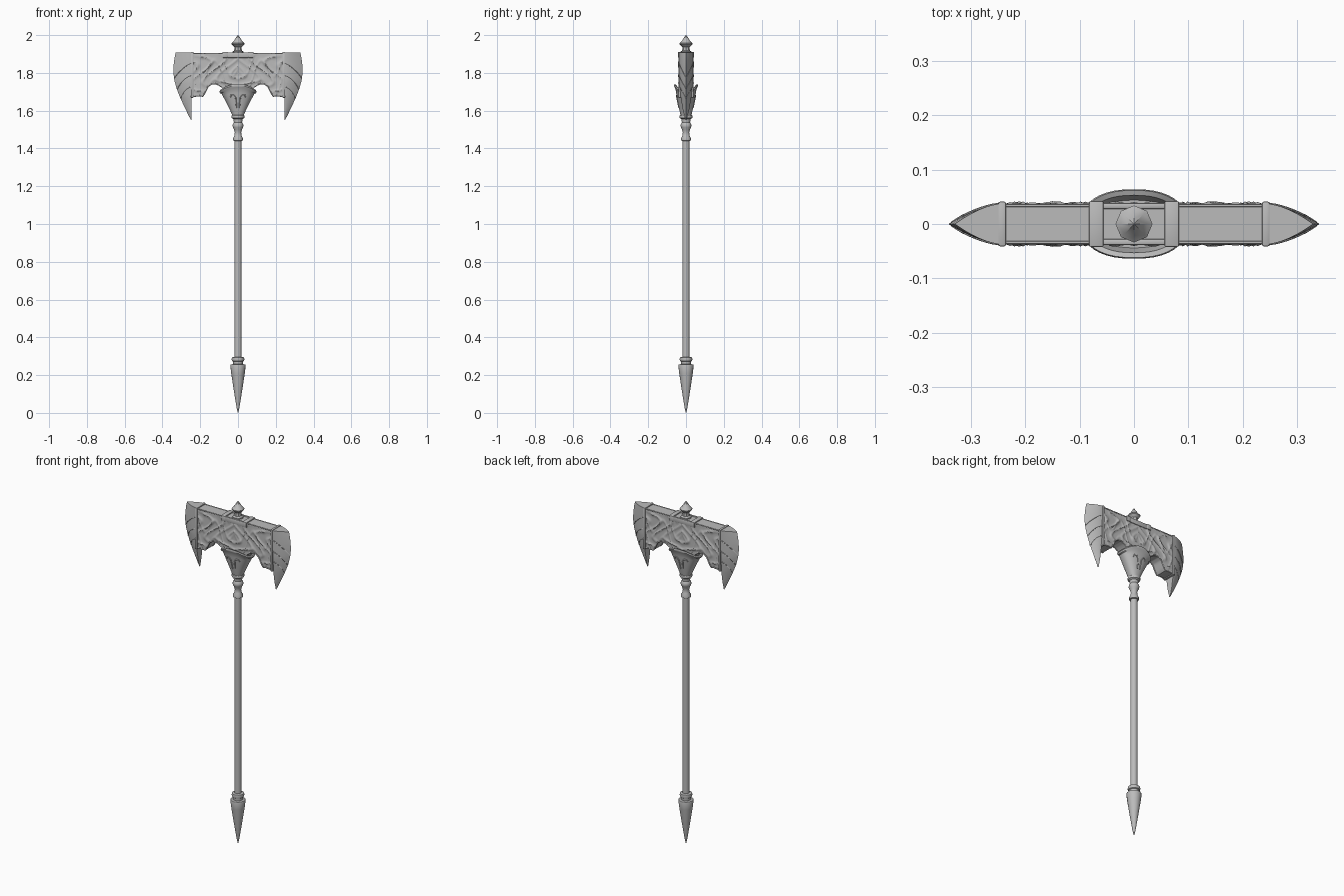
import bpy, bmesh, math
from math import sin, cos, pi

if "Cube" in bpy.data.objects:
    bpy.data.objects.remove(bpy.data.objects["Cube"])

steel = bpy.data.materials.new("grey_steel")
steel.diffuse_color = (0.5, 0.5, 0.5, 1)
steel.use_nodes = True
steel.node_tree.nodes["Principled BSDF"].inputs["Base Color"].default_value = steel.diffuse_color


def lerp(points, t):
    """Piecewise linear lookup in a list of (position, value) pairs."""
    if t <= points[0][0]:
        return points[0][1]
    for (a, va), (b, vb) in zip(points, points[1:]):
        if t <= b:
            return va + (vb - va) * (t - a) / (b - a)
    return points[-1][1]


def finish(name, bm, angle=35):
    bmesh.ops.remove_doubles(bm, verts=bm.verts, dist=0.00005)
    bmesh.ops.recalc_face_normals(bm, faces=bm.faces)
    mesh = bpy.data.meshes.new(name)
    bm.to_mesh(mesh)
    bm.free()
    ob = bpy.data.objects.new(name, mesh)
    bpy.context.collection.objects.link(ob)
    mesh.materials.append(steel)
    bpy.ops.object.select_all(action='DESELECT')
    ob.select_set(True)
    bpy.context.view_layer.objects.active = ob
    bpy.ops.object.shade_smooth_by_angle(angle=math.radians(angle))
    return ob


def mirror(ob, x=True, y=False):
    m = ob.modifiers.new("mirror", 'MIRROR')
    m.use_axis = (x, y, False)
    return ob


def loft(name, rings, sides):
    """Closed skin through rings, each a function of angle."""
    bm = bmesh.new()
    loops = [[bm.verts.new(r(2 * pi * i / sides)) for i in range(sides)] for r in rings]
    for a, b in zip(loops, loops[1:]):
        for i in range(sides):
            j = (i + 1) % sides
            bm.faces.new((a[i], a[j], b[j], b[i]))
    bm.faces.new(loops[0])
    bm.faces.new(loops[-1])
    return finish(name, bm)


def turned(name, profile, sides=16):
    """Lathe a list of (radius, z)."""
    return loft(name, [lambda a, r=r, z=z: (r * cos(a), r * sin(a), z) for r, z in profile], sides)


def slab(name, f, nu, nv):
    """Two matching curved sheets at +y and -y joined round the border."""
    bm = bmesh.new()
    sheets = []
    for s in (-1, 1):
        g = []
        for i in range(nu + 1):
            col = []
            for j in range(nv + 1):
                x, y, z = f(i / nu, j / nv)
                col.append(bm.verts.new((x, s * y, z)))
            g.append(col)
        for i in range(nu):
            for j in range(nv):
                bm.faces.new((g[i][j], g[i + 1][j], g[i + 1][j + 1], g[i][j + 1]))
        sheets.append(g)
    border = ([(i, 0) for i in range(nu)] + [(nu, j) for j in range(nv)]
              + [(i, nv) for i in range(nu, 0, -1)] + [(0, j) for j in range(nv, 0, -1)])
    a, b = sheets
    for k, (i, j) in enumerate(border):
        m, n = border[(k + 1) % len(border)]
        bm.faces.new((a[i][j], a[m][n], b[m][n], b[i][j]))
    return finish(name, bm)


def box(name, x, y, z, bevel=0.003):
    bm = bmesh.new()
    bmesh.ops.create_cube(bm, size=1)
    for v in bm.verts:
        v.co = [lo + (c + 0.5) * (hi - lo) for c, (lo, hi) in zip(v.co, (x, y, z))]
    bmesh.ops.bevel(bm, geom=bm.edges[:], offset=bevel, segments=2, affect='EDGES', profile=0.5)
    return finish(name, bm)


def trim(name, points, radius):
    """Thin raised moulding along a path, repeated on all four quarters."""
    cu = bpy.data.curves.new(name, 'CURVE')
    cu.dimensions = '3D'
    cu.bevel_depth = radius
    cu.bevel_resolution = 1
    cu.use_fill_caps = True
    sp = cu.splines.new('POLY')
    sp.points.add(len(points) - 1)
    for p, co in zip(sp.points, points):
        p.co = (*co, 1)
    ob = bpy.data.objects.new(name, cu)
    bpy.context.collection.objects.link(ob)
    bpy.ops.object.select_all(action='DESELECT')
    ob.select_set(True)
    bpy.context.view_layer.objects.active = ob
    bpy.ops.object.convert(target='MESH')
    ob = bpy.context.object
    ob.data.materials.clear()
    ob.data.materials.append(steel)
    bpy.ops.object.shade_smooth_by_angle(angle=math.radians(50))
    return mirror(ob, True, True)


# Pole, foot spike and turned fittings
turned("shaft", [(0.019, 0.28), (0.019, 1.46)], 12)
turned("foot_spike", [(0.001, 0.0), (0.008, 0.03), (0.024, 0.13), (0.036, 0.21),
                      (0.041, 0.25), (0.039, 0.256), (0.026, 0.258)])
turned("foot_collar", [(0.026, 0.256), (0.027, 0.272), (0.032, 0.275), (0.034, 0.284),
                       (0.032, 0.294), (0.019, 0.297)])
turned("neck", [(0.019, 1.44), (0.026, 1.442), (0.026, 1.455), (0.019, 1.468), (0.017, 1.485),
                (0.021, 1.500), (0.027, 1.512), (0.029, 1.520), (0.027, 1.530), (0.022, 1.538),
                (0.024, 1.555), (0.033, 1.561), (0.035, 1.568), (0.033, 1.575), (0.026, 1.58)])
turned("finial", [(0.030, 1.895), (0.030, 1.912), (0.021, 1.918), (0.019, 1.930), (0.020, 1.938),
                  (0.034, 1.952), (0.034, 1.957), (0.024, 1.966), (0.010, 1.988), (0.001, 2.0)], 8)


# Flared oval socket, its rim arched up at front and back
def oval(rx, ry, z, wave=0.0):
    def ring(a):
        c, s = cos(a), sin(a)
        return (rx * math.copysign(abs(c) ** 0.85, c), ry * math.copysign(abs(s) ** 0.85, s),
                z - wave * cos(2 * a))
    return ring


loft("socket", [oval(0.027, 0.027, 1.565), oval(0.034, 0.031, 1.585), oval(0.058, 0.042, 1.635),
                oval(0.080, 0.052, 1.685, 0.008), oval(0.087, 0.056, 1.703, 0.013),
                oval(0.095, 0.061, 1.708, 0.016), oval(0.098, 0.064, 1.716, 0.016),
                oval(0.095, 0.062, 1.724, 0.016), oval(0.084, 0.053, 1.722, 0.015),
                oval(0.074, 0.044, 1.690, 0.008)], 40)

# Head block with scalloped underside and winding relief on its faces
UNDER = [(0, 1.68), (0.06, 1.69), (0.085, 1.722), (0.10, 1.733), (0.12, 1.741), (0.14, 1.739),
         (0.158, 1.727), (0.169, 1.705), (0.177, 1.688), (0.187, 1.674), (0.205, 1.677), (0.25, 1.672)]
TOP = 1.905


def head(u, v):
    x = (u * 2 - 1) * 0.245
    ax = abs(x)
    low = lerp(UNDER, ax)
    z = low + (TOP - low) * v
    s = sin(42 * ax + 2.6 * sin(34 * z + 9 * ax) + 1.0)
    t = sin(31 * z - 20 * ax + 2 * sin(40 * ax))
    relief = 0.005 * math.exp(-(s / 0.4) ** 2) + 0.003 * math.exp(-(t / 0.3) ** 2)
    fade = min(1, 8 * v, 8 * (1 - v), (0.25 - ax) * 40)
    return x, 0.034 + fade * relief, z


slab("head_block", head, 120, 32)
trim("scallop_trim", [(x, -0.034, z + 0.002) for x, z in UNDER[2:]], 0.004)
trim("top_edge_trim", [(0.08, -0.034, 1.904), (0.24, -0.034, 1.904)], 0.003)

# Frame around the top opening and bands where the blades join
mirror(box("opening_side", (0.056, 0.083), (-0.042, 0.042), (1.880, 1.911)))
for s in (-1, 1):
    box("opening_front" if s < 0 else "opening_back", (-0.08, 0.08),
        sorted((s * 0.028, s * 0.039)), (1.880, 1.909))
mirror(box("blade_band", (0.236, 0.250), (-0.041, 0.041), (1.668, 1.911)))

# Curved blades, lens shaped in section and hooked down to a point
EDGE = [(1.55, 0.2485), (1.575, 0.262), (1.60, 0.274), (1.64, 0.293), (1.68, 0.311), (1.72, 0.326),
        (1.76, 0.337), (1.80, 0.342), (1.84, 0.341), (1.88, 0.336), (1.908, 0.330)]
THICK = [(1.55, 0.003), (1.60, 0.016), (1.67, 0.028), (1.75, 0.036), (1.91, 0.037)]


def blade_half(x, z):
    t = max(0, min(1, (x - 0.247) / (lerp(EDGE, z) - 0.247)))
    return lerp(THICK, z) * (1 - t ** 1.6)


def blade(u, v):
    z = 1.55 + 0.358 * v
    x = 0.247 + (lerp(EDGE, z) - 0.247) * u
    return x, blade_half(x, z), z


mirror(slab("blade", blade, 10, 28))

# Slanted plate edges on the blade cheeks
for k, (za, zb) in enumerate([(1.850, 1.775), (1.785, 1.715), (1.725, 1.665)]):
    path = []
    for i in range(9):
        t = i / 8
        z = za + (zb - za) * t ** 1.4
        x = 0.25 + (lerp(EDGE, z) - 0.253) * t
        path.append((x, -blade_half(x, z), z))
    trim("blade_ridge_%d" % (k + 1), path, 0.0025)

# Raised emblem on the socket faces
emblem = [(0.008, 1.615), (0.010, 1.645), (0.012, 1.668), (0.022, 1.682), (0.036, 1.684), (0.040, 1.672)]
trim("socket_emblem", [(x, -(0.031 + (z - 1.585) * 0.21) * (1 - (x / 0.085) ** 2) ** 0.5, z)
                       for x, z in emblem], 0.0035)
